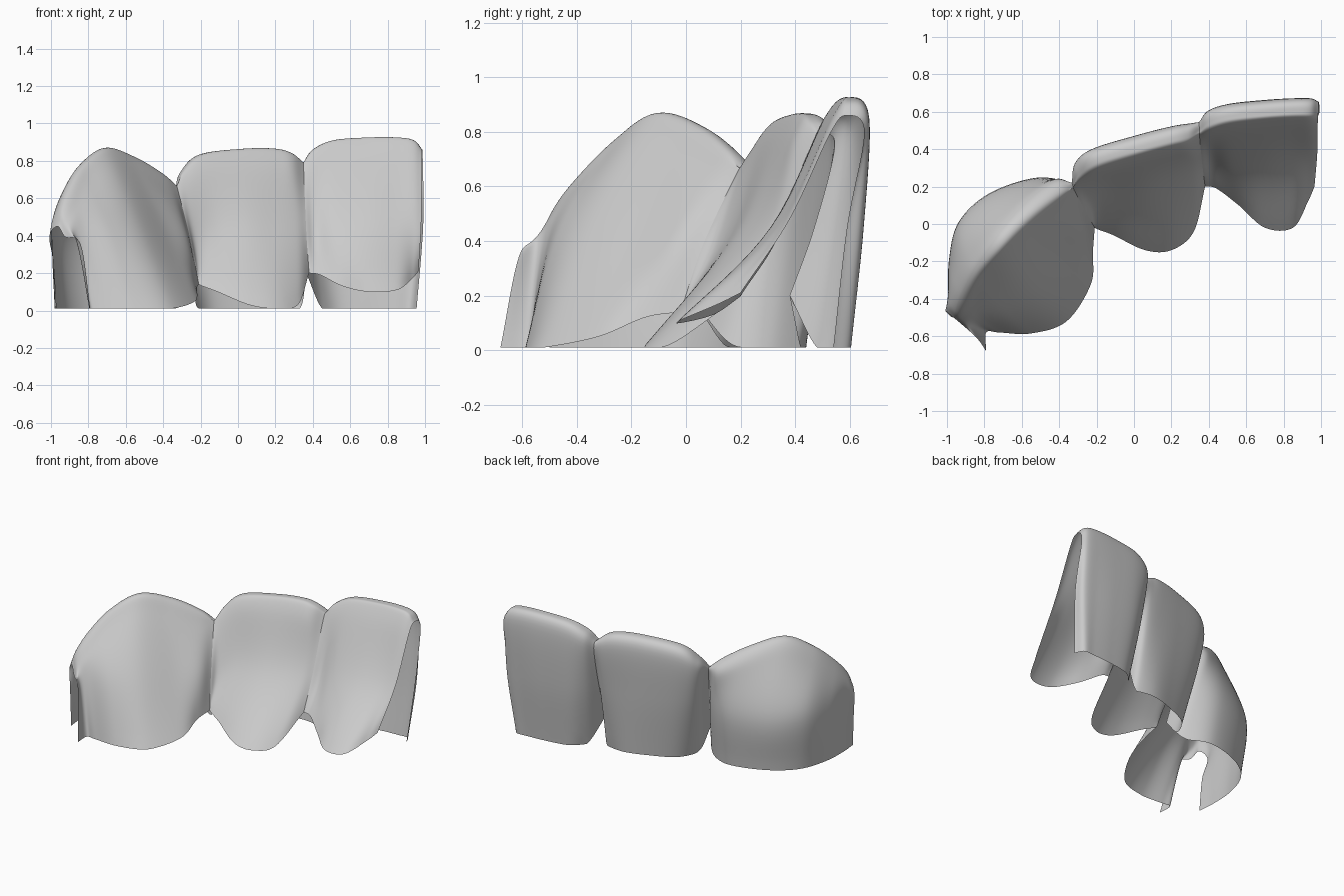
import bpy, bmesh
from mathutils import Vector

STEPS = 8  # subdivisions between control points


def spline(pts, steps=STEPS):
    """Smooth curve through the given points."""
    ext = [2 * pts[0] - pts[1]] + pts + [2 * pts[-1] - pts[-2]]
    out = []
    for i in range(len(pts) - 1):
        a, b, c, d = ext[i:i + 4]
        for k in range(steps):
            t = k / steps
            out.append(0.5 * (2 * b + (c - a) * t + (2 * a - 5 * b + 4 * c - d) * t * t
                              + (3 * b - a - 3 * c + d) * t ** 3))
    return out + [pts[-1].copy()]


def section(row, round_max):
    """Outer base, outer middle, biting edge, inner middle, inner base; edge gets rounded shoulders."""
    outer_base, outer, edge, inner, inner_base = [Vector(row[i:i + 3]) for i in range(0, 15, 3)]
    n = outer - inner
    n.z = 0
    r = min(round_max, 0.3 * n.length)
    n.normalize()
    drop = Vector((0, 0, -r))
    return [outer_base, outer, edge + n * r + drop, edge,
            edge - n * r * 0.95 + drop, inner, inner_base]


def tooth(name, rows, round_max=0.07):
    """Open shell lofted through cross-sections along the dental arch."""
    profiles = [section(r, round_max) for r in rows]
    rails = [spline([p[j] for p in profiles]) for j in range(7)]
    bm = bmesh.new()
    grid = []
    for i in range(len(rails[0])):
        col = spline([rail[i] for rail in rails])
        for p in col:
            p.z = max(p.z, 0.01)
        grid.append([bm.verts.new(p) for p in col])
    for a, b in zip(grid, grid[1:]):
        for j in range(len(a) - 1):
            bm.faces.new((a[j], a[j + 1], b[j + 1], b[j]))
    bmesh.ops.recalc_face_normals(bm, faces=bm.faces)
    # point the shell's normals outward (top of the biting edge faces up)
    top = max(bm.faces, key=lambda f: f.calc_center_median().z)
    if top.normal.z < 0:
        bmesh.ops.reverse_faces(bm, faces=bm.faces)
    for f in bm.faces:
        f.smooth = True
    mesh = bpy.data.meshes.new(name)
    bm.to_mesh(mesh)
    bm.free()
    obj = bpy.data.objects.new(name, mesh)
    bpy.context.collection.objects.link(obj)


# Shared contact sections between neighbouring teeth
contact_a = (-.23, .05, .15, -.27, .12, .42, -.325, .20, .66, -.255, .06, .38, -.21, -.02, .14)
contact_b = (.365, .38, .20, .36, .47, .45, .35, .50, .79, .365, .32, .42, .38, .20, .20)

# Pointed tooth with a notch at its far end
tooth("canine", [
    contact_a,
    (-.31, .14, .02, -.36, .22, .40, -.40, .16, .73, -.28, -.04, .40, -.22, -.15, .12),
    (-.48, .21, .01, -.53, .245, .40, -.55, .05, .82, -.38, -.16, .42, -.23, -.32, .05),
    (-.73, .14, .01, -.78, .155, .40, -.71, -.10, .87, -.52, -.37, .42, -.36, -.52, .01),
    (-.90, .00, .01, -.94, .00, .40, -.84, -.24, .78, -.68, -.47, .42, -.55, -.585, .01),
    (-.97, -.20, .01, -.99, -.20, .35, -.92, -.37, .65, -.82, -.51, .40, -.72, -.58, .01),
    (-.98, -.38, .01, -.99, -.38, .30, -.955, -.46, .54, -.86, -.55, .36, -.79, -.58, .01),
    (-.97, -.50, .01, -.985, -.49, .25, -.965, -.50, .45, -.84, -.61, .35, -.79, -.68, .01),
], 0.1)

# Middle tooth
tooth("lateral_incisor", [
    contact_a,
    (-.22, .17, .02, -.29, .28, .45, -.295, .27, .75, -.22, .10, .36, -.19, -.03, .13),
    (-.14, .31, .01, -.20, .375, .45, -.20, .335, .835, -.12, .16, .42, -.11, -.06, .10),
    (.05, .40, .01, .02, .45, .45, .03, .405, .865, .06, .185, .42, .06, -.14, .03),
    (.20, .44, .01, .19, .49, .45, .20, .45, .865, .20, .23, .42, .20, -.14, .01),
    (.33, .42, .01, .31, .50, .45, .29, .47, .84, .31, .28, .42, .32, -.04, .03),
    contact_b,
])

# Tallest tooth, open on its right side
tooth("central_incisor", [
    contact_b,
    (.45, .48, .01, .41, .56, .45, .40, .54, .86, .42, .34, .42, .44, .19, .19),
    (.54, .56, .01, .51, .62, .45, .51, .57, .91, .52, .32, .45, .56, .10, .13),
    (.70, .59, .01, .70, .645, .45, .70, .59, .925, .70, .31, .45, .70, -.02, .10),
    (.84, .60, .01, .85, .65, .45, .85, .60, .925, .85, .33, .45, .85, -.02, .11),
    (.92, .60, .01, .96, .645, .45, .94, .60, .91, .94, .35, .45, .93, .12, .17),
    (.955, .54, .01, .99, .59, .45, .985, .59, .86, .98, .38, .48, .965, .20, .21),
])
